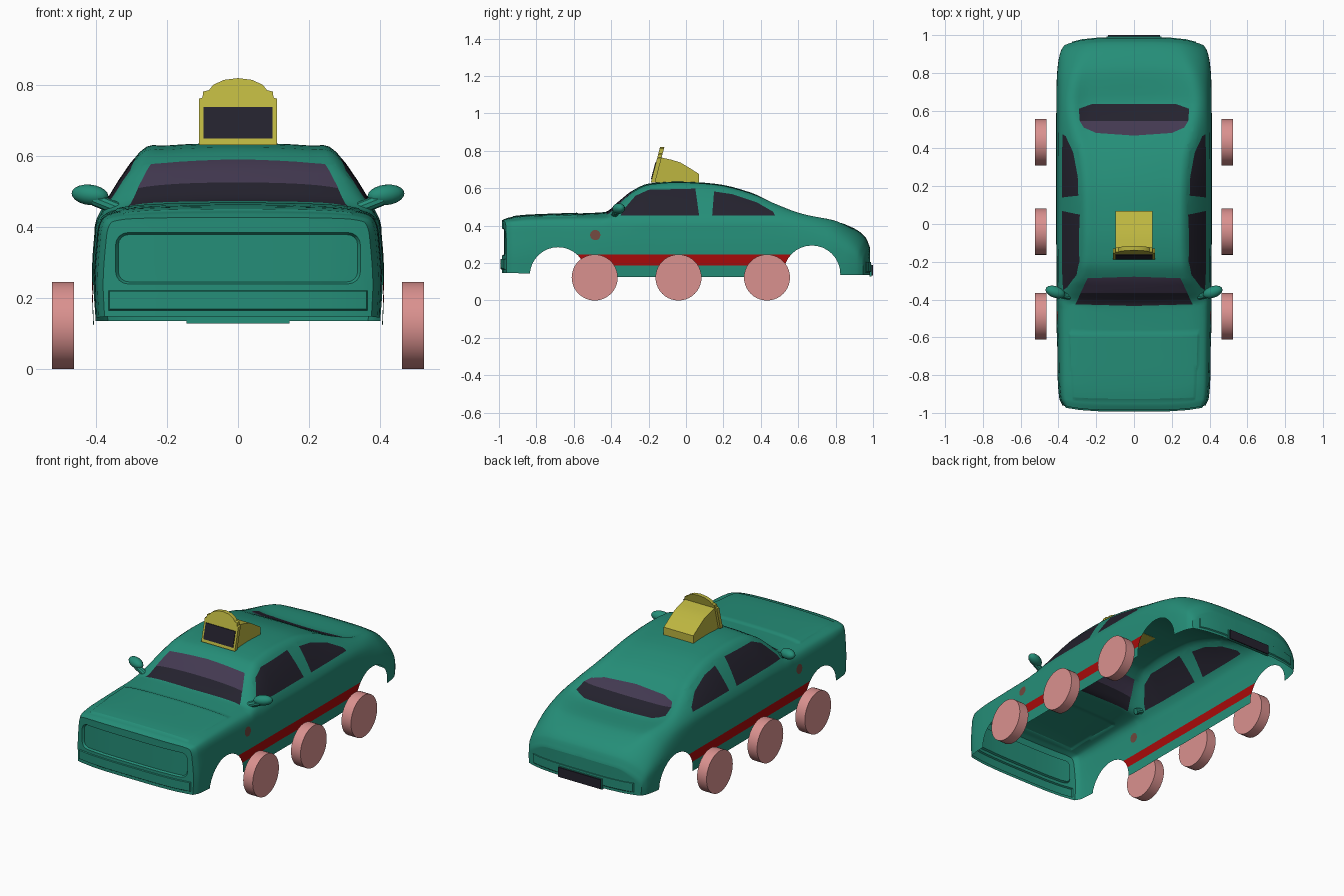
import bpy, bmesh, math
from mathutils import Vector

if "Cube" in bpy.data.objects:
    bpy.data.objects.remove(bpy.data.objects["Cube"])


def material(name, rgb):
    m = bpy.data.materials.new(name)
    lin = [((c / 255 + .055) / 1.055) ** 2.4 if c > 10 else c / 255 / 12.92 for c in rgb]
    m.diffuse_color = (*lin, 1)
    m.use_nodes = True
    m.node_tree.nodes["Principled BSDF"].inputs["Base Color"].default_value = m.diffuse_color
    return m


TEAL = material("teal_paint", (37, 142, 120))
DARK = material("dark_glass", (36, 34, 46))
PURPLE = material("purple_glass", (67, 57, 81))
RED = material("red_stripe", (168, 10, 10))
BROWN = material("brown_spot", (112, 72, 62))
YELLOW = material("yellow_sign", (189, 182, 64))
PINK = material("pink_wheel", (218, 145, 143))


def finish(bm, name, mats, angle=35):
    me = bpy.data.meshes.new(name)
    bm.to_mesh(me)
    bm.free()
    ob = bpy.data.objects.new(name, me)
    bpy.context.collection.objects.link(ob)
    for m in mats:
        me.materials.append(m)
    bpy.ops.object.select_all(action='DESELECT')
    ob.select_set(True)
    bpy.context.view_layer.objects.active = ob
    bpy.ops.object.shade_smooth_by_angle(angle=math.radians(angle))
    return ob


def prism(name, pts, axis, lo, hi, mat, shear=0):
    """Extrude a 2D outline along x (pts = y,z) or y (pts = x,z)."""
    bm = bmesh.new()
    ends = []
    for d in (lo, hi):
        co = [(d, a, b) if axis == 'x' else (a, d + shear * (b - .635), b) for a, b in pts]
        ends.append([bm.verts.new(c) for c in co])
    n = len(pts)
    bm.faces.new(ends[0])
    bm.faces.new(ends[1][::-1])
    for i in range(n):
        j = (i + 1) % n
        bm.faces.new((ends[0][i], ends[1][i], ends[1][j], ends[0][j]))
    bmesh.ops.recalc_face_normals(bm, faces=bm.faces[:])
    return finish(bm, name, [mat])


def rect(x0, x1, z0, z1):
    return [(x0, z0), (x1, z0), (x1, z1), (x0, z1)]


def round_rect(x, z0, z1, r):
    out = []
    for k, (cx, cz) in enumerate(((x - r, z1 - r), (r - x, z1 - r), (r - x, z0 + r), (x - r, z0 + r))):
        out += [(cx + r * math.cos((k + t / 4) * math.pi / 2), cz + r * math.sin((k + t / 4) * math.pi / 2)) for t in range(5)]
    return out


def circle(cy, cz, r, n=24):
    return [(cy + r * math.cos(2 * math.pi * i / n), cz + r * math.sin(2 * math.pi * i / n)) for i in range(n)]


# Body stations: y, sill z, side x, shoulder x, shoulder z, roof edge x, roof edge z, top z
S = [(-.985, .148, .38, .364, .402, .335, .42, .428), (-.95, .146, .396, .38, .41, .345, .43, .443),
     (-.85, .145, .404, .388, .413, .352, .44, .455), (-.65, .13, .408, .39, .416, .352, .445, .463),
     (-.47, .125, .411, .391, .422, .342, .45, .470), (-.43, .125, .411, .39, .43, .335, .453, .474),
     (-.36, .125, .411, .388, .435, .325, .50, .53), (-.29, .125, .411, .388, .44, .298, .56, .585),
     (-.2, .125, .411, .388, .445, .282, .60, .625), (-.05, .125, .412, .388, .445, .277, .612, .637),
     (.15, .125, .412, .388, .445, .277, .603, .625), (.35, .125, .412, .388, .445, .287, .561, .576),
     (.5, .13, .412, .388, .44, .315, .507, .500), (.65, .13, .412, .385, .425, .328, .460, .428),
     (.8, .135, .41, .375, .39, .315, .428, .420), (.9, .135, .402, .36, .34, .29, .375, .385),
     (.96, .135, .388, .34, .295, .272, .325, .338), (.985, .135, .37, .33, .24, .265, .27, .28)]


def stations(n=4):
    """Monotone cubic interpolation of the stations along y."""
    def slope(i, k):
        d = [(S[j + 1][k] - S[j][k]) / (S[j + 1][0] - S[j][0]) for j in (i - 1, i) if 0 <= j < len(S) - 1]
        if len(d) == 1:
            return d[0]
        return 0 if d[0] * d[1] <= 0 else 2 * d[0] * d[1] / (d[0] + d[1])
    out = []
    for i in range(len(S) - 1):
        h = S[i + 1][0] - S[i][0]
        for s in range(n):
            t = s / n
            out.append([S[i][k] * (2 * t**3 - 3 * t**2 + 1) + S[i + 1][k] * (3 * t**2 - 2 * t**3)
                        + h * (slope(i, k) * (t**3 - 2 * t**2 + t) + slope(i + 1, k) * (t**3 - t**2)) if k
                        else S[i][0] + h * t for k in range(8)])
    return out + [list(S[-1])]


def section(st, n=4):
    """Smooth half section from sill to roof centre, then mirrored."""
    y, zb, w, ws, zs, wr, zr, zt = st
    p = [(w - .004, zb), (w, zb + .38 * (zs - zb)), (w - .006, zb + .75 * (zs - zb)), (ws, zs), (wr, zr),
         (wr * .7, zr + .75 * (zt - zr)), (0, zt)]
    p = [Vector(q) for q in p]
    e = [2 * p[0] - p[1]] + p + [Vector((-p[5].x, p[5].y))]
    half = []
    for i in range(1, len(p)):
        a, b, c, d = e[i - 1:i + 3]
        for s in range(n):
            t = s / n
            half.append(.5 * (2 * b + (c - a) * t + (2 * a - 5 * b + 4 * c - d) * t * t + (3 * b - a - 3 * c + d) * t**3))
    half.append(p[-1])
    return [(v.x, v.y) for v in half] + [(-v.x, v.y) for v in half[-2::-1]]


def paint(bm, poly, ax, side, mat=None):
    """Cut a convex outline into the shell and return (and colour) the faces inside."""
    lo = [min(p[k] for p in poly) for k in (0, 1)]
    hi = [max(p[k] for p in poly) for k in (0, 1)]

    def near():
        return [f for f in bm.faces if side(f.calc_center_median()) and
                all(min(v.co[a] for v in f.verts) <= hi[k] and max(v.co[a] for v in f.verts) >= lo[k]
                    for k, a in enumerate(ax))]

    def inside(c):
        s = [(q[0] - p[0]) * (c[ax[1]] - p[1]) - (q[1] - p[1]) * (c[ax[0]] - p[0])
             for p, q in zip(poly, poly[1:] + poly[:1])]
        return all(v >= 0 for v in s) or all(v <= 0 for v in s)
    for p, q in zip(poly, poly[1:] + poly[:1]):
        co, no = Vector(), Vector()
        co[ax[0]], co[ax[1]] = p
        no[ax[0]], no[ax[1]] = q[1] - p[1], p[0] - q[0]
        fs = near()
        geom = fs + list({e for f in fs for e in f.edges}) + list({v for f in fs for v in f.verts})
        bmesh.ops.bisect_plane(bm, geom=geom, dist=1e-5, plane_co=co, plane_no=no.normalized())
    found = [f for f in near() if inside(f.calc_center_median())]
    if mat is not None:
        for f in found:
            f.material_index = mat
    return found


# Body shell, open underneath, with closed nose and tail
bm = bmesh.new()
sts = stations()
caps = (0, .25, .5, .75, .93)
rows = [(sts[0], c) for c in caps] + [(s, 1) for s in sts] + [(sts[-1], c) for c in caps[::-1]]
grid = []
for st, sc in rows:
    bow = .035 if st[0] < 0 else .06
    grid.append([bm.verts.new((x * sc, st[0] * (1 - bow * (abs(x * sc) / .41) ** 4), z)) for x, z in section(st)])
for a, b in zip(grid, grid[1:]):
    for j in range(len(a) - 1):
        bm.faces.new((a[j], b[j], b[j + 1], a[j + 1]))
bmesh.ops.remove_doubles(bm, verts=bm.verts[:], dist=.0004)

YZ, XY, XZ = (1, 2), (0, 1), (0, 2)
flank = lambda c: abs(c.x) > .26
upper = lambda c: c.z > .4
nose = lambda c: c.y < -.93
tail = lambda c: c.y > .9
outer = lambda c: abs(c.x) > .27 and c.z < .61
# Side windows, stripe and side spots
paint(bm, [(-.35, .455), (-.335, .485), (-.27, .56), (-.2, .592), (.05, .598), (.07, .455)], YZ, outer, 1)
paint(bm, [(.14, .455), (.15, .583), (.25, .568), (.38, .524), (.465, .475), (.475, .455)], YZ, lambda c: abs(c.x) > .285, 1)
paint(bm, rect(-.65, .65, .188, .245), YZ, flank, 3)
paint(bm, circle(-.485, .35, .028, 14), YZ, flank, 4)
# Windscreen and rear window, darker low down
paint(bm, [(-.31, -.425), (0, -.434), (.31, -.425), (.245, -.287), (0, -.279), (-.245, -.287)], XY, upper, 1)
paint(bm, [(-.283, -.364), (.283, -.364), (.245, -.287), (0, -.279), (-.245, -.287)], XY, upper, 2)
back = [(-.287, .545), (-.265, .51), (-.2, .482), (0, .468), (.2, .482), (.265, .51), (.287, .545)]
paint(bm, back + [(.292, .61), (.22, .636), (-.22, .636), (-.292, .61)], XY, upper, 1)
paint(bm, back, XY, upper, 2)
# Wheel arches cut away
for cy, cz, r in ((-.684, .134, .151), (.673, .142, .152)):
    bmesh.ops.delete(bm, geom=paint(bm, circle(cy, cz, r, 32), YZ, flank), context='FACES')
# Bonnet panel, grille recess and bumpers
for poly, ax, side, th, dep in (
        ([(-.345, -.575), (.345, -.575), (.325, -.93), (-.325, -.93)], XY, upper, .008, .004),
        (round_rect(.345, .24, .385, .035), XZ, nose, .006, -.012),
        (rect(-.365, .365, .165, .222), XZ, nose, .005, .008),
        (rect(-.33, .33, .15, .205), XZ, tail, .005, .005)):
    fs = paint(bm, poly, ax, side)
    bm.normal_update()
    if fs:
        bmesh.ops.inset_region(bm, faces=fs, thickness=th, depth=dep, use_even_offset=False)
finish(bm, "car_body", [TEAL, DARK, PURPLE, RED, BROWN])

# Rear plate
prism("plate_holder", rect(-.145, .145, .129, .192), 'y', .982, .993, TEAL)
prism("rear_plate", rect(-.138, .138, .133, .189), 'y', .992, 1.0, DARK)


def rod(bm, p, q, r0, r1, seg):
    d = Vector(q) - Vector(p)
    mat = d.to_track_quat('Z', 'Y').to_matrix().to_4x4()
    mat.translation = (Vector(p) + Vector(q)) / 2
    bmesh.ops.create_cone(bm, cap_ends=True, segments=seg, radius1=r0, radius2=r1, depth=d.length, matrix=mat)


for s, label in ((1, "right"), (-1, "left")):
    # Wheels
    for y, pos in ((-.488, "front"), (-.04, "middle"), (.433, "rear")):
        bm = bmesh.new()
        rod(bm, (s * .462, y, .123), (s * .524, y, .123), .123, .123, 40)
        finish(bm, f"{pos}_wheel_{label}", [PINK])
    # Door mirrors
    bm = bmesh.new()
    bmesh.ops.create_uvsphere(bm, u_segments=16, v_segments=10, radius=1)
    for v in bm.verts:
        k = v.co.x
        v.co = (s * (.417 + .052 * k), -.36 + .032 * v.co.y + .012 * k, .491 + .029 * v.co.z + .004 * k)
    if s < 0:
        bmesh.ops.reverse_faces(bm, faces=bm.faces[:])
    rod(bm, (s * .335, -.385, .45), (s * .405, -.372, .478), .018, .018, 10)
    finish(bm, f"door_mirror_{label}", [TEAL])

# Roof sign: tilted board with an arched top, display and wedge housing
half = [(.11, .632), (.11, .762), (.1, .765), (.098, .782), (.082, .786), (.07, .801), (.04, .815), (0, .82)]
board = half + [(-x, z) for x, z in half[-2::-1]]
prism("sign_board", board, 'y', -.187, -.164, YELLOW, .26)
prism("sign_display", rect(-.097, .097, .65, .738), 'y', -.191, -.186, DARK, .26)
prism("sign_housing", [(-.17, .632), (.07, .63), (.07, .676), (.02, .708), (-.03, .738), (-.08, .753), (-.135, .765)],
      'x', -.097, .097, YELLOW)
